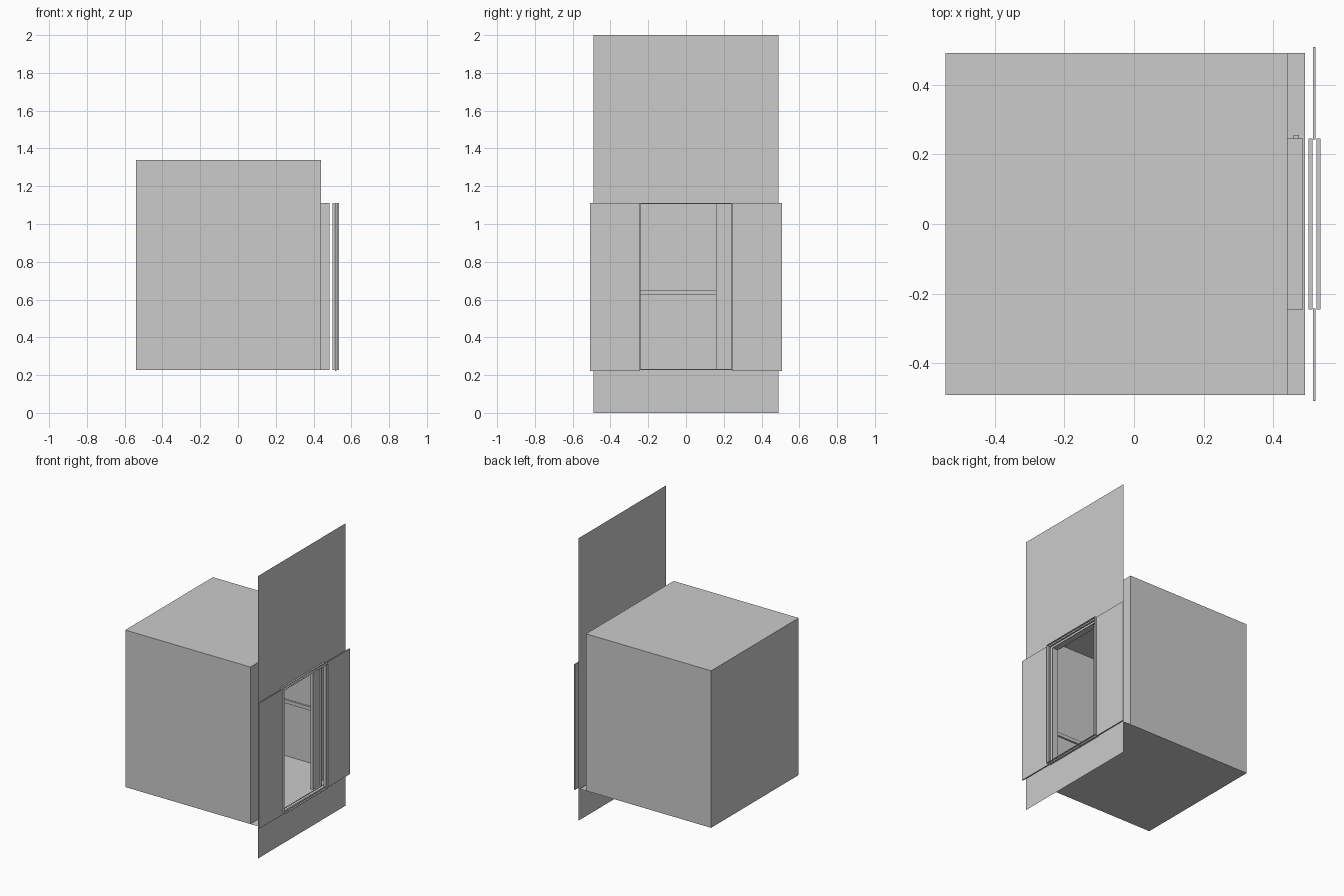
import bpy, bmesh

if "Cube" in bpy.data.objects:
    bpy.data.objects.remove(bpy.data.objects["Cube"])


def finish(name, bm):
    mesh = bpy.data.meshes.new(name)
    bm.to_mesh(mesh)
    bm.free()
    ob = bpy.data.objects.new(name, mesh)
    bpy.context.collection.objects.link(ob)
    return ob


def boxes(name, spans):
    """One object made from boxes given as (x0, x1, y0, y1, z0, z1)."""
    bm = bmesh.new()
    for x0, x1, y0, y1, z0, z1 in spans:
        for v in bmesh.ops.create_cube(bm, size=1)["verts"]:
            v.co.x = x0 if v.co.x < 0 else x1
            v.co.y = y0 if v.co.y < 0 else y1
            v.co.z = z0 if v.co.z < 0 else z1
    return finish(name, bm)


def sheet(bm, x, y0, y1, z0, z1):
    """Upright sheet facing +x."""
    bm.faces.new([bm.verts.new((x, y, z)) for y, z in
                  ((y0, z0), (y1, z0), (y1, z1), (y0, z1))])


def pierced_sheet(name, x, half, z0, z1):
    """Sheet with the doorway left open."""
    bm = bmesh.new()
    sheet(bm, x, -half, -W, z0, z1)
    sheet(bm, x, W, half, z0, z1)
    sheet(bm, x, -W, W, z0, B)
    sheet(bm, x, -W, W, T, z1)
    bmesh.ops.remove_doubles(bm, verts=bm.verts, dist=1e-5)
    return finish(name, bm)


def ring(x0, x1, t):
    """Four thin boxes lining the doorway."""
    return [(x0, x1, -W, -W + t, B, T), (x0, x1, W - t, W, B, T),
            (x0, x1, -W + t, W - t, T - t, T), (x0, x1, -W + t, W - t, B, B + t)]


# doorway half width, bottom and top; cab half width
W, B, T, H = 0.245, 0.228, 1.11, 0.49

# cab shell, open toward the doorway
bm = bmesh.new()
for v in bmesh.ops.create_cube(bm, size=1)["verts"]:
    v.co = (-0.54 if v.co.x < 0 else 0.44, 2 * H * v.co.y,
            0.228 if v.co.z < 0 else 1.34)
bmesh.ops.delete(bm, geom=[f for f in bm.faces if f.normal.x > 0.9], context="FACES")
finish("cab_shell", bm)
pierced_sheet("cab_front_wall", 0.44, H, 0.228, 1.34)

# floor sill reaching to the landing
bm = bmesh.new()
bm.faces.new([bm.verts.new(p) for p in
              ((0.44, -H, B), (0.49, -H, B), (0.49, H, B), (0.44, H, B))])
finish("cab_sill", bm)

# cab door frame and the retracted door edge
boxes("cab_door_frame", ring(0.44, 0.485, 0.004))
boxes("cab_door", [(0.455, 0.475, 0.16, 0.20, 0.232, 1.105),
                   (0.457, 0.473, 0.20, 0.255, 0.232, 1.105)])

# handrails on the three closed walls
rails = [(-0.51, -0.495, -0.46, 0.46, 0.625, 0.65)]
for s in (-1, 1):
    ya, yb = sorted((s * 0.445, s * 0.46))
    rails.append((-0.51, 0.40, ya, yb, 0.625, 0.65))
    ya, yb = sorted((s * 0.46, s * 0.49))
    for x in (-0.4, 0.3):
        rails.append((x, x + 0.015, ya, yb, 0.632, 0.643))
for y in (-0.3, 0.285):
    rails.append((-0.54, -0.51, y, y + 0.015, 0.632, 0.643))
boxes("handrail", rails)

# landing wall with a separate skirting strip
pierced_sheet("landing_wall", 0.5, H, 0.12, 2.0)
bm = bmesh.new()
sheet(bm, 0.5, -H, H, 0.0, 0.12)
finish("wall_skirting", bm)

# landing door frame with a slot for the doors, and the two open doors
boxes("landing_frame", ring(0.5, 0.512, 0.004) + ring(0.523, 0.535, 0.004))
for name, y0, y1 in (("landing_door_left", -0.508, -0.243),
                     ("landing_door_right", 0.243, 0.508)):
    boxes(name, [(0.513, 0.521, y0, y1, 0.222, 1.11)])
